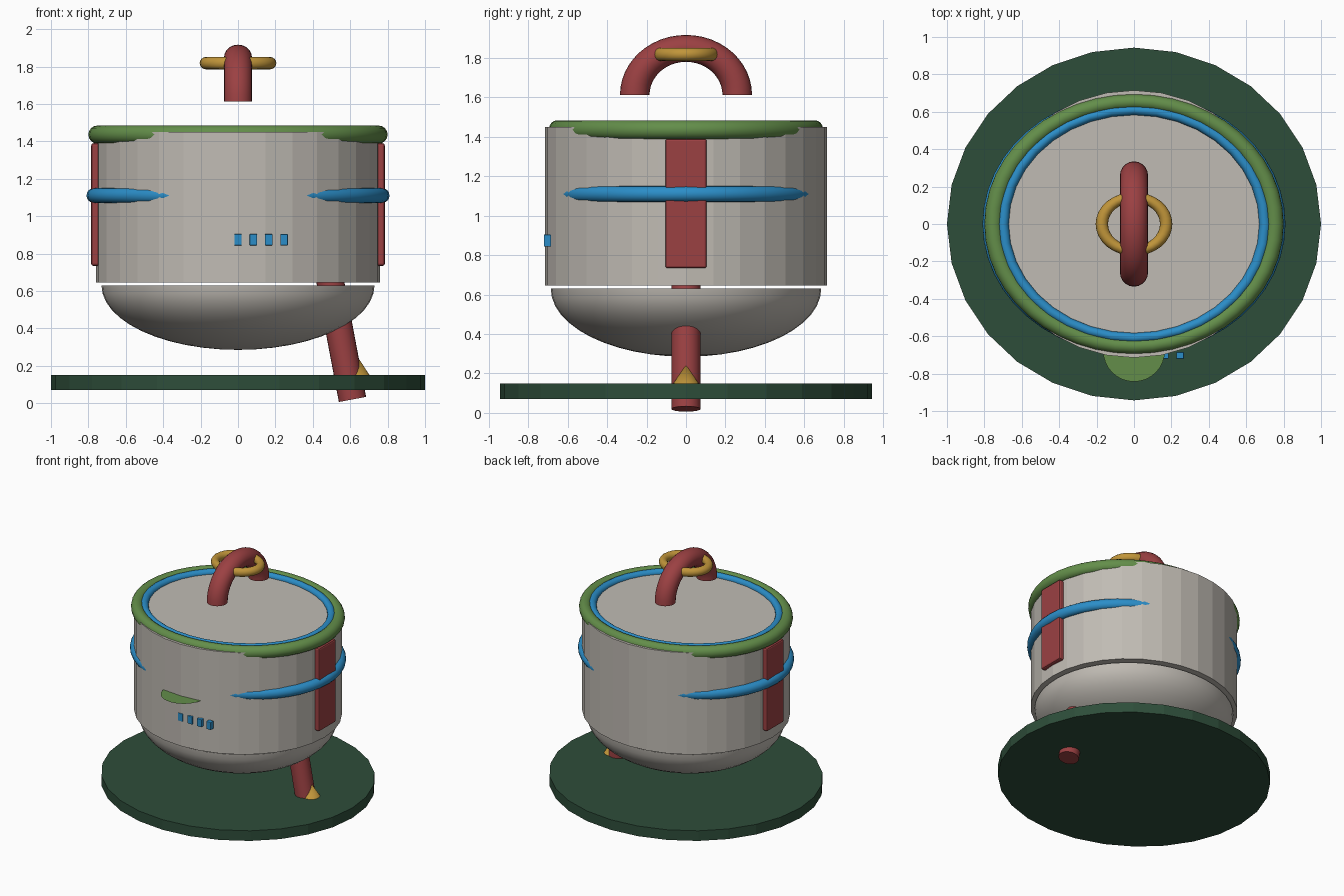
import bpy, bmesh, math
from mathutils import Vector, Matrix

if "Cube" in bpy.data.objects:
    bpy.data.objects.remove(bpy.data.objects["Cube"])


def material(name, rgb):
    m = bpy.data.materials.new(name)
    m.diffuse_color = (*rgb, 1)
    m.use_nodes = True
    m.node_tree.nodes["Principled BSDF"].inputs["Base Color"].default_value = m.diffuse_color
    return m


GREY = material("warm_grey", (0.53, 0.50, 0.455))
RED = material("brick_red", (0.33, 0.052, 0.055))
BLUE = material("blue", (0.024, 0.27, 0.58))
GREEN = material("leaf_green", (0.125, 0.27, 0.068))
DARK = material("dark_green", (0.027, 0.075, 0.042))
GOLD = material("ochre", (0.53, 0.30, 0.042))


def finish(name, mat, smooth=None):
    ob = bpy.context.object
    ob.name = name
    ob.data.materials.append(mat)
    bpy.ops.object.transform_apply(location=False, rotation=True, scale=True)
    if smooth:
        bpy.ops.object.shade_smooth_by_angle(angle=math.radians(smooth))
    return ob


def drum(name, mat, rx, ry, z0, z1, sides):
    bpy.ops.mesh.primitive_cylinder_add(vertices=sides, radius=1, depth=z1 - z0,
                                        location=(0, 0, (z0 + z1) / 2))
    bpy.context.object.scale = (rx, ry, 1)
    return finish(name, mat)


def ring(name, mat, major, minor, y_scale, z, segs=48):
    bpy.ops.mesh.primitive_torus_add(major_radius=major, minor_radius=minor,
                                     major_segments=segs, minor_segments=16,
                                     location=(0, 0, z))
    bpy.context.object.scale = (1, y_scale, 1)
    return finish(name, mat, 60)


def box(name, mat, loc, size, bevel):
    bpy.ops.mesh.primitive_cube_add(size=1, location=loc)
    bpy.context.object.scale = size
    ob = finish(name, mat)
    b = ob.modifiers.new("bevel", "BEVEL")
    b.width = bevel
    b.segments = 2
    return ob


def cut_half(ob, normal):
    # keep the half opposite the normal and cap the opening
    bm = bmesh.new()
    bm.from_mesh(ob.data)
    bmesh.ops.bisect_plane(bm, geom=bm.verts[:] + bm.edges[:] + bm.faces[:],
                           plane_co=(0, 0, 0), plane_no=normal, clear_outer=True)
    bmesh.ops.holes_fill(bm, edges=[e for e in bm.edges if e.is_boundary], sides=0)
    bmesh.ops.recalc_face_normals(bm, faces=bm.faces[:])
    bm.to_mesh(ob.data)
    bm.free()
    bpy.ops.object.shade_smooth_by_angle(angle=math.radians(40))


# Base plate and main body
drum("base_plate", DARK, 1.0, 0.943, 0.07, 0.15, 28)
drum("body", GREY, 0.76, 0.715, 0.645, 1.45, 32)

# Rounded lower bowl
bpy.ops.mesh.primitive_uv_sphere_add(segments=48, ring_count=24, radius=1,
                                     location=(0, 0, 0.63))
bpy.context.object.scale = (0.73, 0.686, 0.345)
cut_half(finish("lower_bowl", GREY), (0, 0, 1))

# Rings around the body and lid
ring("lid_rim", GREEN, 0.752, 0.048, 0.87, 1.436)
ring("lid_seal", BLUE, 0.70, 0.03, 0.87, 1.45, 36)
ring("waist_band", BLUE, 0.77, 0.04, 0.864, 1.11)

# Arched handle
bpy.ops.mesh.primitive_torus_add(major_radius=0.26, minor_radius=0.075,
                                 major_segments=48, minor_segments=20,
                                 location=(0, 0, 1.612),
                                 rotation=(0, math.pi / 2, 0))
handle = finish("handle", RED)
handle.data.transform(Matrix.Diagonal((1, 1, 0.91, 1)))
cut_half(handle, (0, 0, -1))

# Loop around the handle
ring("handle_loop", GOLD, 0.172, 0.033, 0.83, 1.818, 32)

# Side plates
for side, label in ((-1, "left"), (1, "right")):
    box(label + "_side_plate", RED, (side * 0.755, 0, 1.062), (0.06, 0.21, 0.656), 0.012)

# Row of front buttons
for i in range(4):
    box(f"button_{i + 1}", BLUE, (i * 0.082, -0.703, 0.874), (0.04, 0.036, 0.06), 0.003)

# Thin front ledge
bpy.ops.mesh.primitive_circle_add(vertices=32, radius=0.165, fill_type="NGON",
                                  location=(0, -0.678, 1.042))
finish("front_ledge", GREEN)

# Tilted leg and its small cone foot
foot, top = Vector((0.612, 0, 0.02)), Vector((0.465, 0, 0.80))
axis = top - foot
bpy.ops.mesh.primitive_cylinder_add(vertices=24, radius=0.074, depth=axis.length,
                                    location=(foot + top) / 2,
                                    rotation=axis.to_track_quat("Z", "Y").to_euler())
finish("leg", RED, 40)
bpy.ops.mesh.primitive_cone_add(vertices=20, radius1=0.085, radius2=0, depth=0.13,
                                location=(0.64, 0, 0.182))
finish("foot_cone", GOLD, 40)
